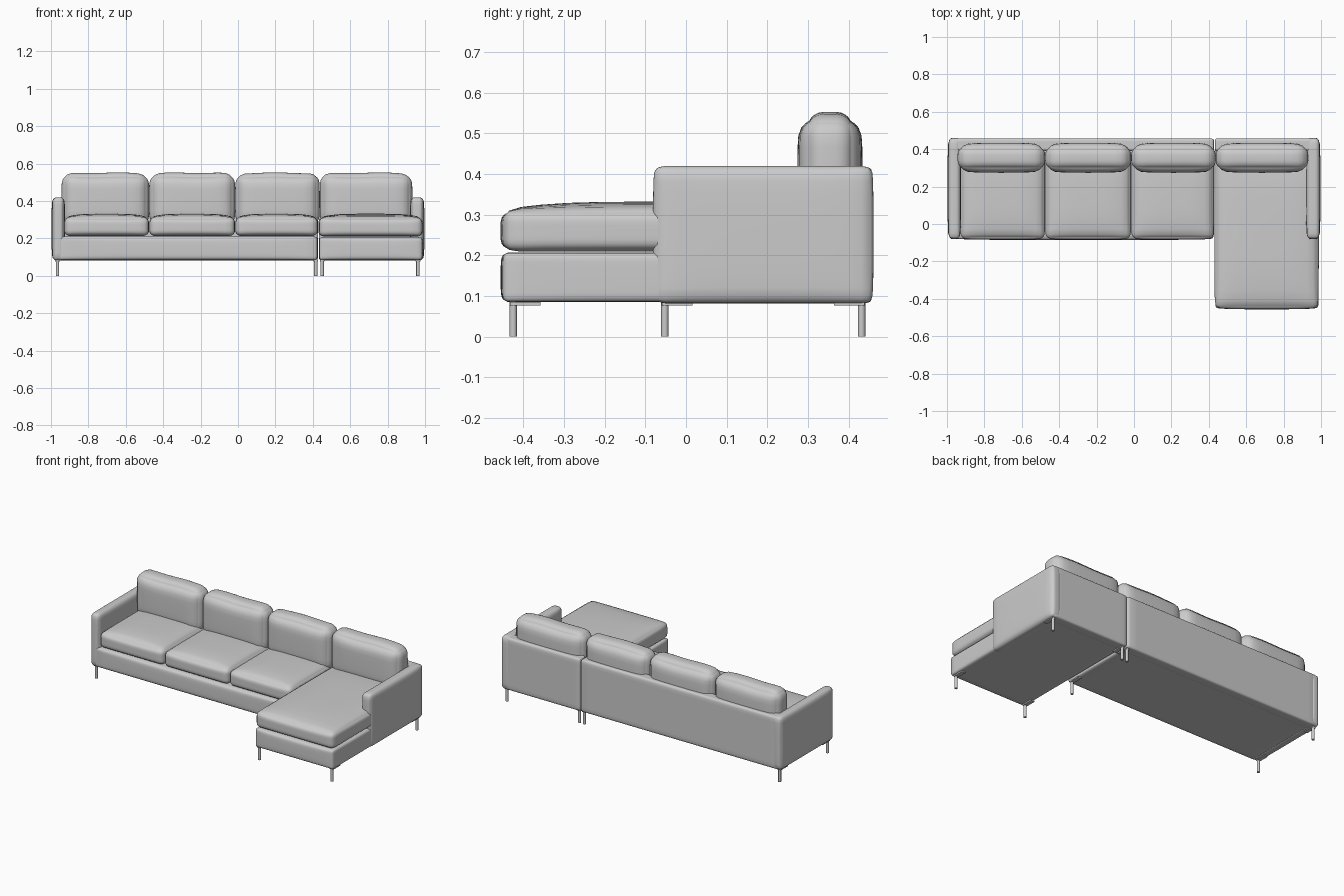
import bpy, bmesh, math
from mathutils import Vector

if "Cube" in bpy.data.objects:
    bpy.data.objects.remove(bpy.data.objects["Cube"])

# Single upholstery grey
GREY = (0.6, 0.6, 0.6, 1)
fabric = bpy.data.materials.new("light_grey")
fabric.use_nodes = True
fabric.diffuse_color = GREY
fabric.node_tree.nodes["Principled BSDF"].inputs["Base Color"].default_value = GREY


def finish(bm, name):
    mesh = bpy.data.meshes.new(name)
    bmesh.ops.recalc_face_normals(bm, faces=bm.faces)
    bm.to_mesh(mesh)
    bm.free()
    mesh.materials.append(fabric)
    obj = bpy.data.objects.new(name, mesh)
    bpy.context.collection.objects.link(obj)
    bpy.ops.object.select_all(action='DESELECT')
    obj.select_set(True)
    bpy.context.view_layer.objects.active = obj
    bpy.ops.object.shade_smooth_by_angle(angle=math.radians(40))
    return obj


def padded_box(name, xs, ys, zs, radius, puff=(0, 0, 0), flat_bottom=True, wave=0):
    """Rounded box whose sides bulge outwards by the puff amounts."""
    lo, hi = Vector((xs[0], ys[0], zs[0])), Vector((xs[1], ys[1], zs[1]))
    centre, half = (lo + hi) / 2, (hi - lo) / 2
    bm = bmesh.new()
    bmesh.ops.create_cube(bm, size=2)
    bmesh.ops.subdivide_edges(bm, edges=bm.edges[:], cuts=13, use_grid_fill=True)
    for v in bm.verts:
        # Crowd the grid towards the edges, then round them
        u = Vector([math.sin(c * math.pi / 2) for c in v.co])
        p = Vector([a * b for a, b in zip(u, half)])
        core = Vector([max(-(h - min(radius, h * 0.98)), min(h - min(radius, h * 0.98), c))
                       for c, h in zip(p, half)])
        out = p - core
        if out.length > 0:
            p = core + out.normalized() * min(radius, out.length)
        # Bulge each side most at its middle
        for i in range(3):
            j, k = (i + 1) % 3, (i + 2) % 3
            if i == 2 and flat_bottom and u.z < 0:
                continue
            p[i] += puff[i] * u[i] * (1 - u[j] ** 4) * (1 - u[k] ** 4)
        if u.z > 0:
            p.z += wave * u.z * math.sin(u.x * 5 + centre.x * 9)
        v.co = centre + p
    return finish(bm, name)


def leg(name, x, y):
    bm = bmesh.new()
    bmesh.ops.create_cone(bm, cap_ends=True, segments=16, radius1=0.009,
                          radius2=0.009, depth=0.09)
    bmesh.ops.translate(bm, verts=bm.verts, vec=(x, y, 0.045))
    # Mounting plate under the frame
    plate = bmesh.ops.create_cube(bm, size=1)["verts"]
    bmesh.ops.scale(bm, verts=plate, vec=(0.025, 0.075, 0.008))
    inward = 0.03 if y < 0.1 else -0.03
    bmesh.ops.translate(bm, verts=plate, vec=(x, y + inward, 0.081))
    finish(bm, name)


# Frames
padded_box("main_base", (-0.96, 0.425), (-0.08, 0.44), (0.085, 0.21), 0.014, (0, 0.006, 0))
padded_box("chaise_base", (0.435, 0.985), (-0.45, 0.44), (0.085, 0.207), 0.014, (0.003, 0.006, 0))

# Back panels
padded_box("main_back", (-0.975, 0.428), (0.39, 0.458), (0.083, 0.417), 0.014)
padded_box("chaise_back", (0.432, 0.975), (0.39, 0.458), (0.083, 0.417), 0.014)

# Arms
padded_box("right_arm", (-0.991, -0.93), (-0.078, 0.458), (0.082, 0.42), 0.022, (0.006, 0.003, 0))
padded_box("left_arm", (0.925, 0.991), (-0.078, 0.458), (0.082, 0.42), 0.022, (0.006, 0.003, 0))

# Seat cushions
seat_edges = [-0.93, -0.475, -0.015, 0.428]
for i in range(3):
    padded_box(f"seat_cushion_{i + 1}", (seat_edges[i] + 0.003, seat_edges[i + 1] - 0.003),
               (-0.078, 0.39), (0.213, 0.312), 0.028, (0.002, 0.006, 0.02))
padded_box("chaise_cushion", (0.433, 0.985), (-0.448, 0.39), (0.209, 0.312), 0.028,
           (0.003, 0.008, 0.02))

# Back cushions
back_edges = [-0.943, -0.475, -0.015, 0.437, 0.932]
for i in range(4):
    padded_box(f"back_cushion_{i + 1}", (back_edges[i] + 0.004, back_edges[i + 1] - 0.004),
               (0.288, 0.42), (0.27, 0.544), 0.052, (0.004, 0.014, 0.007), wave=0.002)

# Legs
for i, (x, y) in enumerate([(-0.965, -0.052), (-0.965, 0.432), (0.416, -0.052), (0.416, 0.432),
                            (0.45, -0.425), (0.962, -0.425), (0.45, 0.432), (0.962, 0.432)]):
    leg(f"leg_{i + 1}", x, y)
